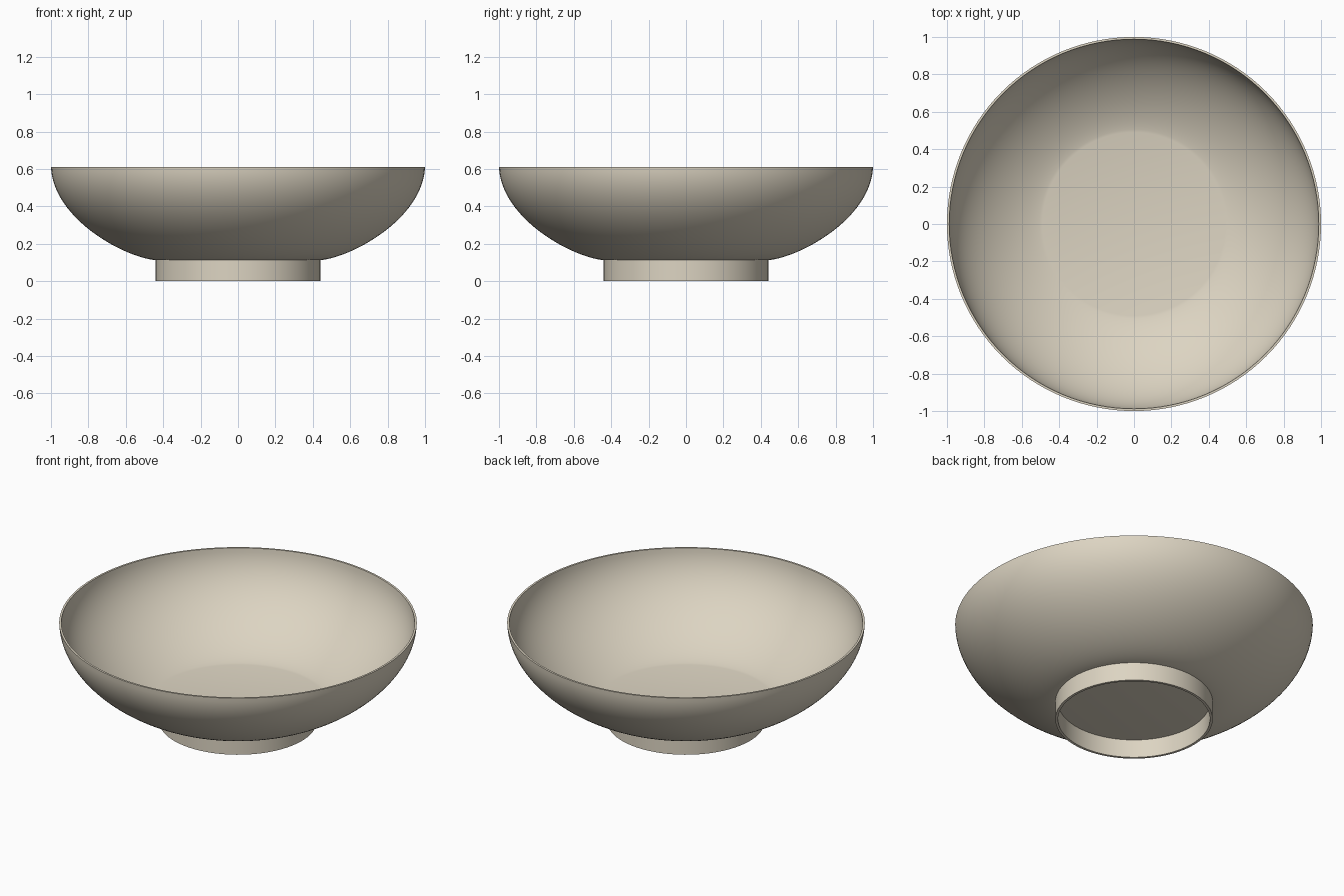
import bpy
import bmesh
import math
from mathutils import Vector
from mathutils.geometry import interpolate_bezier

SEGMENTS = 128

if "Cube" in bpy.data.objects:
    bpy.data.objects.remove(bpy.data.objects["Cube"])

# Warm ceramic glaze
glaze = bpy.data.materials.new("warm_cream_ceramic")
glaze.use_nodes = True
colour = (0.72, 0.66, 0.54, 1)
glaze.diffuse_color = colour
glaze.node_tree.nodes["Principled BSDF"].inputs["Base Color"].default_value = colour


def lathe(name, profile, closed=False):
    """Turn a profile of (radius, height) points around the z axis."""
    bm = bmesh.new()
    verts = [bm.verts.new((r, 0, z)) for r, z in profile]
    edges = [bm.edges.new(pair) for pair in zip(verts, verts[1:])]
    if closed:
        edges.append(bm.edges.new((verts[-1], verts[0])))
    bmesh.ops.spin(bm, geom=verts + edges, cent=(0, 0, 0), axis=(0, 0, 1),
                   angle=math.tau, steps=SEGMENTS, use_duplicate=False)
    bmesh.ops.remove_doubles(bm, verts=bm.verts, dist=0.0001)
    bmesh.ops.recalc_face_normals(bm, faces=bm.faces)
    mesh = bpy.data.meshes.new(name)
    bm.to_mesh(mesh)
    bm.free()
    mesh.materials.append(glaze)
    obj = bpy.data.objects.new(name, mesh)
    bpy.context.collection.objects.link(obj)
    bpy.ops.object.select_all(action='DESELECT')
    obj.select_set(True)
    bpy.context.view_layer.objects.active = obj
    bpy.ops.object.shade_smooth_by_angle(angle=math.radians(30))
    return obj


def curve(start, handle_a, handle_b, end, count=32):
    points = [Vector((r, z, 0)) for r, z in (start, handle_a, handle_b, end)]
    return [(p.x, p.y) for p in interpolate_bezier(*points, count)]


# Thin bowl wall: flat base, swept outside, narrow lip, inside and flat floor
outside = curve((0.44, 0.112), (0.62, 0.13), (0.99, 0.34), (1.0, 0.61))
inside = curve((0.988, 0.61), (0.975, 0.35), (0.64, 0.15), (0.49, 0.122))
lathe("bowl", [(0, 0.112)] + outside + inside + [(0, 0.122)])

# Hollow foot ring under the bowl
lathe("foot_ring", [(0.44, 0), (0.44, 0.114), (0.425, 0.114), (0.425, 0)], closed=True)
